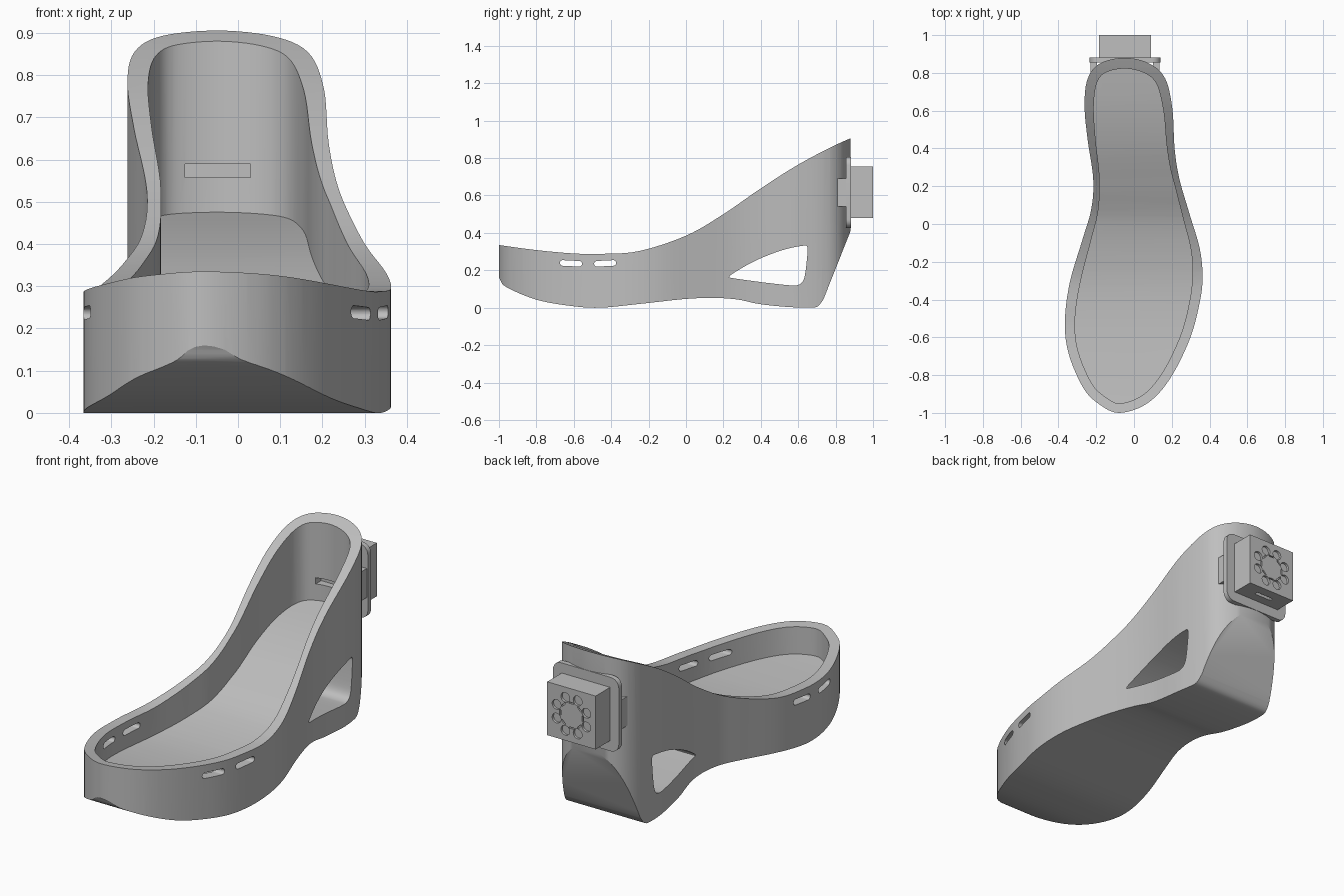
import bpy, bmesh, math
from mathutils import Vector, Matrix

if "Cube" in bpy.data.objects:
    bpy.data.objects.remove(bpy.data.objects["Cube"])

grey = bpy.data.materials.new("plain grey")
grey.use_nodes = True
grey.diffuse_color = (0.52, 0.52, 0.52, 1)
grey.node_tree.nodes["Principled BSDF"].inputs["Base Color"].default_value = (0.52, 0.52, 0.52, 1)


def spline(points, closed=False, steps=6):
    """Smooth curve through 2D points."""
    p = [Vector(q) for q in points]
    n = len(p)
    get = (lambda i: p[i % n]) if closed else (lambda i: p[min(max(i, 0), n - 1)])
    out = []
    for i in range(n if closed else n - 1):
        a, b, c, d = (get(i + k) for k in (-1, 0, 1, 2))
        for s in range(steps):
            t = s / steps
            out.append(0.5 * (2 * b + (c - a) * t + (2 * a - 5 * b + 4 * c - d) * t * t
                              + (3 * b - a - 3 * c + d) * t ** 3))
    return out if closed else out + [p[-1]]


def prism(name, points, axis, lo, hi):
    """Extrude a 2D outline along one axis."""
    place = {"X": lambda p, h: (h, p[0], p[1]),
             "Y": lambda p, h: (p[0], h, p[1]),
             "Z": lambda p, h: (p[0], p[1], h)}[axis]
    bm = bmesh.new()
    rings = [[bm.verts.new(place(p, h)) for p in points] for h in (lo, hi)]
    for ring in rings:
        bm.faces.new(ring)
    n = len(points)
    for i in range(n):
        j = (i + 1) % n
        bm.faces.new((rings[0][i], rings[0][j], rings[1][j], rings[1][i]))
    bmesh.ops.recalc_face_normals(bm, faces=bm.faces)
    mesh = bpy.data.meshes.new(name)
    bm.to_mesh(mesh)
    bm.free()
    mesh.materials.append(grey)
    obj = bpy.data.objects.new(name, mesh)
    bpy.context.collection.objects.link(obj)
    return obj


def rounded(cx, cy, w, h, r, angle=0.0, steps=6):
    """Rounded rectangle outline, optionally tilted."""
    pts = []
    for k, (sx, sy) in enumerate(((1, 1), (-1, 1), (-1, -1), (1, -1))):
        for s in range(steps + 1):
            a = math.pi / 2 * (k + s / steps)
            pts.append(Vector((sx * (w / 2 - r) + r * math.cos(a), sy * (h / 2 - r) + r * math.sin(a))))
    rot = Matrix.Rotation(angle, 2)
    return [rot @ p + Vector((cx, cy)) for p in pts]


def rect(x0, x1, y0, y1):
    return [(x0, y0), (x1, y0), (x1, y1), (x0, y1)]


def combine(obj, other, operation="DIFFERENCE"):
    """Apply a boolean and discard the cutter."""
    mod = obj.modifiers.new("cut", "BOOLEAN")
    mod.operation, mod.object, mod.solver = operation, other, "EXACT"
    bpy.context.view_layer.objects.active = obj
    bpy.ops.object.modifier_apply(modifier=mod.name)
    bpy.data.objects.remove(other)


# Plan outline of the sole
outline = spline([
    (-0.08, -1.0), (-0.19, -0.95), (-0.27, -0.865), (-0.345, -0.69), (-0.366, -0.52), (-0.34, -0.31),
    (-0.272, -0.08), (-0.226, 0.08), (-0.216, 0.24), (-0.246, 0.45), (-0.262, 0.63), (-0.245, 0.77),
    (-0.18, 0.85), (-0.05, 0.88), (0.08, 0.85), (0.165, 0.77), (0.203, 0.61), (0.215, 0.4), (0.24, 0.24),
    (0.295, 0.05), (0.348, -0.13), (0.363, -0.28), (0.347, -0.42), (0.295, -0.61), (0.19, -0.82),
    (0.07, -0.95)], closed=True)


def wall(y):
    """Wall thickness along the length."""
    table = [(-1, 0.05), (-0.3, 0.055), (0.2, 0.032), (0.6, 0.048), (0.9, 0.058)]
    for (a, u), (b, v) in zip(table, table[1:]):
        if y <= b:
            return u + (v - u) * (y - a) / (b - a)
    return table[-1][1]


inner = []
for i, p in enumerate(outline):
    t = (outline[(i + 1) % len(outline)] - outline[i - 1]).normalized()
    inner.append(p + Vector((t.y, -t.x)) * wall(p.y))

# Side profile: rim curve above, sole curve below, sloped heel
rim = spline([(-1.06, 0.345), (-1, 0.335), (-0.8, 0.308), (-0.6, 0.29), (-0.45, 0.288), (-0.25, 0.303),
              (0, 0.385), (0.2, 0.5), (0.4, 0.638), (0.6, 0.765), (0.8, 0.87), (0.95, 0.935)])
sole = spline([(-1.06, 0.25), (-1, 0.16), (-0.96, 0.11), (-0.8, 0.043), (-0.62, 0.01), (-0.46, 0),
               (-0.25, 0.02), (0, 0.047), (0.16, 0.052), (0.28, 0.043), (0.39, 0.02), (0.53, 0.005),
               (0.66, 0), (0.705, 0.008), (0.735, 0.045)])
shoe = prism("shoe_shell", outline, "Z", -0.2, 1.2)
combine(shoe, prism("side_profile", rim + [Vector((0.95, 0.6)), Vector((0.87, 0.385))] + sole[::-1],
                    "X", -0.6, 0.6), "INTERSECT")

# Foot cavity with a curved bed
bed = spline([(-1.06, 0.2), (-0.8, 0.17), (-0.5, 0.15), (-0.25, 0.16), (0, 0.21), (0.2, 0.29), (0.4, 0.37),
              (0.6, 0.43), (0.82, 0.475), (0.95, 0.495)])
cavity = prism("cavity", inner, "Z", -0.1, 1.3)
combine(cavity, prism("bed_profile", bed + [Vector((0.95, 1.5)), Vector((-1.06, 1.5))], "X", -0.6, 0.6),
        "INTERSECT")
combine(shoe, cavity)

# Opening through the heel
opening = spline([(0.232, 0.165), (0.25, 0.182), (0.33, 0.23), (0.42, 0.273), (0.53, 0.312), (0.63, 0.332),
                  (0.648, 0.325), (0.65, 0.3), (0.64, 0.2), (0.627, 0.145), (0.6, 0.122), (0.55, 0.12),
                  (0.4, 0.137), (0.25, 0.158)], closed=True, steps=4)
combine(shoe, prism("heel_opening", opening, "X", -0.6, 0.6))

# Strap slots through both forefoot walls
for y, tilt in ((-0.615, -0.05), (-0.432, 0.05)):
    combine(shoe, prism("strap_slot", rounded(y, 0.237, 0.118, 0.03, 0.0149, tilt), "X", -0.6, 0.6))

# Slot inside the back of the heel
combine(shoe, prism("heel_slot", rect(-0.125, 0.03, 0.558, 0.59), "Y", 0.75, 0.87))

# Connector on the back of the heel
CX, CZ = -0.047, 0.617
plate = prism("mount_plate", rounded(CX, CZ, 0.375, 0.38, 0.045), "Y", 0.856, 0.882)
for side, name in ((-1, "right_clip"), (1, "left_clip")):
    xs = sorted((CX + side * 0.148, CX + side * 0.182))
    prism(name, rect(*xs, 0.54, 0.69), "Y", 0.77, 0.86)

block = prism("connector_block", rect(CX - 0.138, CX + 0.138, 0.48, 0.755), "Y", 0.878, 1.0)
for k in range(8):
    a = math.radians(22.5 + 45 * k)
    x, z = CX + 0.092 * math.cos(a), CZ + 0.092 * math.sin(a)
    combine(block, prism("socket", rounded(x, z, 0.05, 0.05, 0.0249, steps=5), "Y", 0.988, 1.1))
    # short grooves around the hub
    b = math.radians(45 * k)
    x, z = CX + 0.064 * math.cos(b), CZ + 0.064 * math.sin(b)
    combine(block, prism("groove", rounded(x, z, 0.007, 0.03, 0.003, b, 2), "Y", 0.99, 1.1))
combine(block, prism("latch_slot", rect(CX - 0.05, CX + 0.05, 0.93, 0.95), "Z", 0.4, 0.5))

# Smooth curved walls, keep edges crisp
for obj in (shoe, plate, block):
    bpy.ops.object.select_all(action="DESELECT")
    obj.select_set(True)
    bpy.context.view_layer.objects.active = obj
    bpy.ops.object.shade_smooth_by_angle(angle=math.radians(28))
